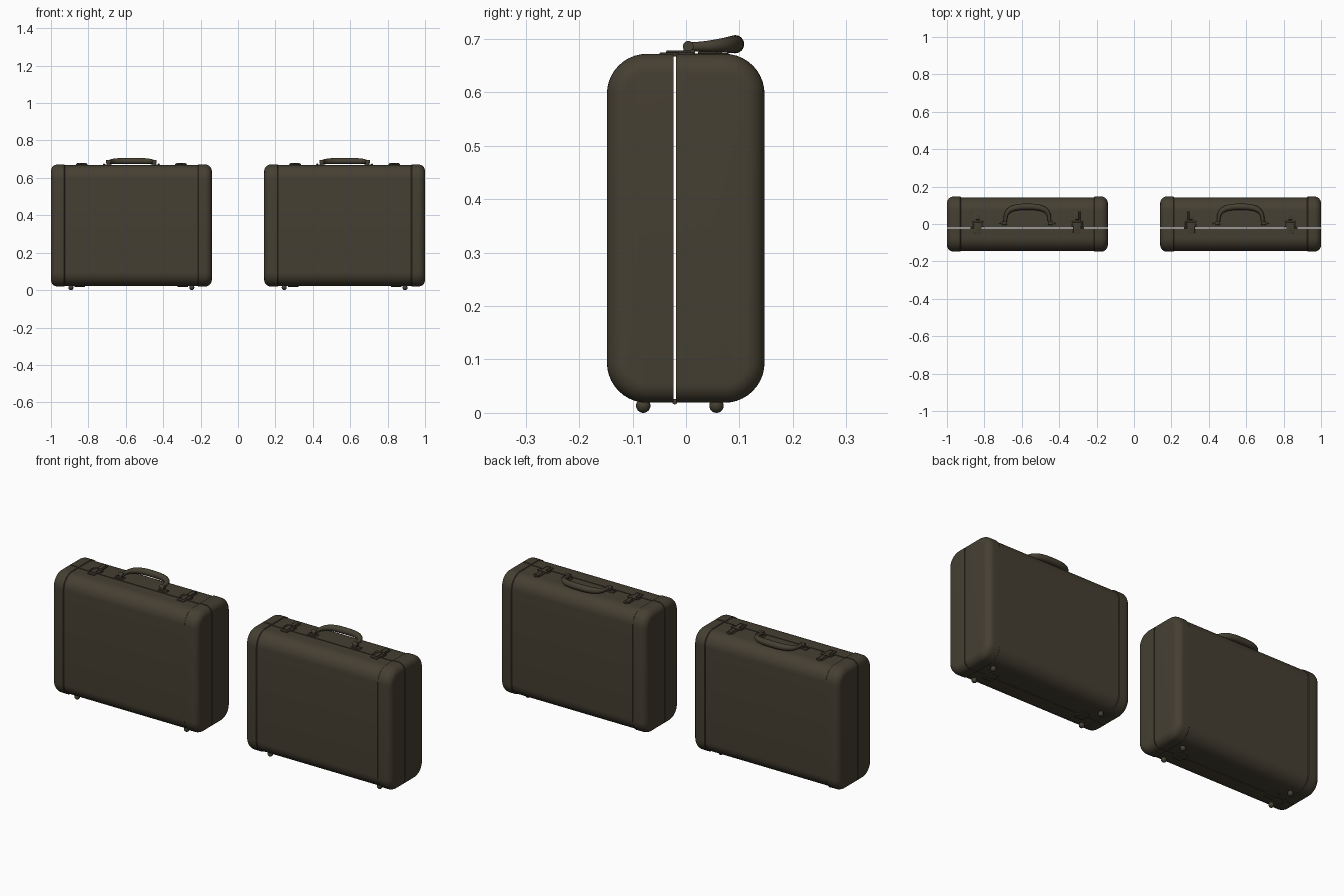
import bpy, bmesh
from math import sin, cos, pi, radians
from mathutils import Vector, Matrix

if "Cube" in bpy.data.objects:
    bpy.data.objects.remove(bpy.data.objects["Cube"])

leather = bpy.data.materials.new("dark olive leather")
leather.use_nodes = True
leather.diffuse_color = (0.06, 0.05, 0.032, 1)
leather.node_tree.nodes["Principled BSDF"].inputs["Base Color"].default_value = leather.diffuse_color

BOTTOM, TOP = 0.019, 0.672
FRONT, BACK, SPLIT = -0.148, 0.147, -0.021
GAP = 0.0026
RADIUS = 0.075
HALF, SEAM = 0.43, 0.356
FILLET = 0.036


def finish(name, bm, x0, angle=35):
    bmesh.ops.recalc_face_normals(bm, faces=bm.faces)
    mesh = bpy.data.meshes.new(name)
    bm.to_mesh(mesh)
    bm.free()
    mesh.materials.append(leather)
    obj = bpy.data.objects.new(name, mesh)
    obj.location.x = x0
    bpy.context.collection.objects.link(obj)
    bpy.ops.object.select_all(action='DESELECT')
    obj.select_set(True)
    bpy.context.view_layer.objects.active = obj
    bpy.ops.object.shade_smooth_by_angle(angle=radians(angle))
    return obj


def loft(bm, rings):
    rows = [[bm.verts.new(p) for p in ring] for ring in rings]
    n = len(rows[0])
    for a, b in zip(rows, rows[1:]):
        for i in range(n):
            j = (i + 1) % n
            bm.faces.new((a[i], a[j], b[j], b[i]))
    bm.faces.new(rows[0])
    bm.faces.new(rows[-1])


def half_section(x, inset, side):
    """Half of a rounded rectangle, open towards the split between the shells."""
    edge = SPLIT + side * GAP
    outer = (FRONT if side < 0 else BACK) - side * inset
    lo, hi, r = BOTTOM + inset, TOP - inset, RADIUS - inset
    pts = [(x, edge, lo)]
    for cz, start in ((lo + r, -pi / 2), (hi - r, 0)):
        for k in range(11):
            a = start + k * pi / 20
            pts.append((x, outer - side * r + side * r * cos(a), cz + r * sin(a)))
    pts.append((x, edge, hi))
    return pts


def box(bm, x, y, z, sx, sy, sz, bevel=0.0015):
    m = Matrix.Translation((x, y, z)) @ Matrix.Diagonal((sx, sy, sz, 1))
    verts = bmesh.ops.create_cube(bm, size=1, matrix=m)["verts"]
    edges = list({e for v in verts for e in v.link_edges})
    bmesh.ops.bevel(bm, geom=edges, offset=bevel, segments=2, affect='EDGES', profile=0.5)


def rod(bm, x, y, z, r, length, axis):
    turn = {'X': Matrix.Rotation(pi / 2, 4, 'Y'), 'Y': Matrix.Rotation(pi / 2, 4, 'X'),
            'Z': Matrix.Identity(4)}[axis]
    bmesh.ops.create_cone(bm, cap_ends=True, segments=20, radius1=r, radius2=r, depth=length,
                          matrix=Matrix.Translation((x, y, z)) @ turn)


def ball(bm, x, y, z, r):
    bmesh.ops.create_uvsphere(bm, u_segments=20, v_segments=12, radius=r,
                              matrix=Matrix.Translation((x, y, z)))


def shell(label, side, x0):
    # main panel, slightly recessed below the end caps
    bm = bmesh.new()
    loft(bm, [half_section(x, 0.004, side) for x in (-SEAM - 0.002, SEAM + 0.002)])
    finish(label + "_panel", bm, x0)
    # end caps with a rolled outer edge
    for s, word in ((-1, "right"), (1, "left")):
        bm = bmesh.new()
        rings = [half_section(s * SEAM, 0.003, side), half_section(s * (SEAM + 0.003), 0, side)]
        for k in range(9):
            a = k * pi / 16
            rings.append(half_section(s * (HALF - FILLET + FILLET * sin(a)),
                                      FILLET * (1 - cos(a)), side))
        loft(bm, rings)
        finish(label + "_" + word + "_end_cap", bm, x0)


def handle(x0):
    # tapered grip swept along a rounded arch that leans backwards
    w, depth, n = 0.118, 0.086, 32
    path, radii = [], []
    for k in range(n + 1):
        a = pi * k / n
        c, s = cos(a), sin(a)
        x = w * (abs(c) ** 0.7) * (1 if c > 0 else -1)
        path.append(Vector((x, 0.006 + depth * s ** 0.6, 0.685 + 0.005 * s)))
        radii.append(0.0085 + 0.0085 * s)
    bm = bmesh.new()
    rings = []
    for k, p in enumerate(path):
        t = (path[min(k + 1, n)] - path[max(k - 1, 0)]).normalized()
        u = t.cross(Vector((0, 0, 1))).normalized()
        v = u.cross(t)
        rings.append([p + radii[k] * (u * cos(j * pi / 8) + v * sin(j * pi / 8))
                      for j in range(16)])
    loft(bm, rings)
    finish("handle_grip", bm, x0, 50)
    # pivots and plates holding the grip
    bm = bmesh.new()
    for s in (-1, 1):
        rod(bm, s * 0.122, 0.004, 0.686, 0.01, 0.026, 'X')
        box(bm, s * 0.122, 0.004, 0.676, 0.018, 0.018, 0.016)
        box(bm, s * 0.128, 0.004, 0.6695, 0.05, 0.026, 0.005)
        ball(bm, s * 0.146, 0.004, 0.672, 0.005)
    finish("handle_mounts", bm, x0)


def latch(x, x0, word):
    bm = bmesh.new()
    box(bm, x, 0.025, 0.6695, 0.036, 0.085, 0.006)
    box(bm, x, 0.0, 0.671, 0.062, 0.03, 0.006)
    box(bm, x, -0.03, 0.6705, 0.04, 0.04, 0.007)
    box(bm, x, -0.012, 0.6755, 0.022, 0.05, 0.005)
    box(bm, x, 0.045, 0.6735, 0.02, 0.045, 0.005)
    rod(bm, x, 0.012, 0.675, 0.005, 0.05, 'X')
    rod(bm, x, 0.066, 0.67, 0.014, 0.007, 'Z')
    for s in (-1, 1):
        ball(bm, x + s * 0.025, -0.002, 0.674, 0.004)
    finish(word + "_latch", bm, x0)


def underside(x0):
    for s, word in ((-1, "right"), (1, "left")):
        # ball feet on short stems
        bm = bmesh.new()
        for y in (-0.08, 0.057):
            ball(bm, s * 0.323, y, 0.0135, 0.0135)
            rod(bm, s * 0.323, y, 0.019, 0.011, 0.016, 'Z')
        finish(word + "_feet", bm, x0)
        # hinge bridging both shells
        bm = bmesh.new()
        box(bm, s * 0.275, SPLIT, 0.0215, 0.05, 0.06, 0.005)
        rod(bm, s * 0.275, SPLIT, 0.021, 0.005, 0.056, 'X')
        finish(word + "_hinge", bm, x0)


for x0 in (-0.57, 0.57):
    shell("front_shell", -1, x0)
    shell("back_shell", 1, x0)
    handle(x0)
    latch(-0.265, x0, "right")
    latch(0.265, x0, "left")
    underside(x0)
